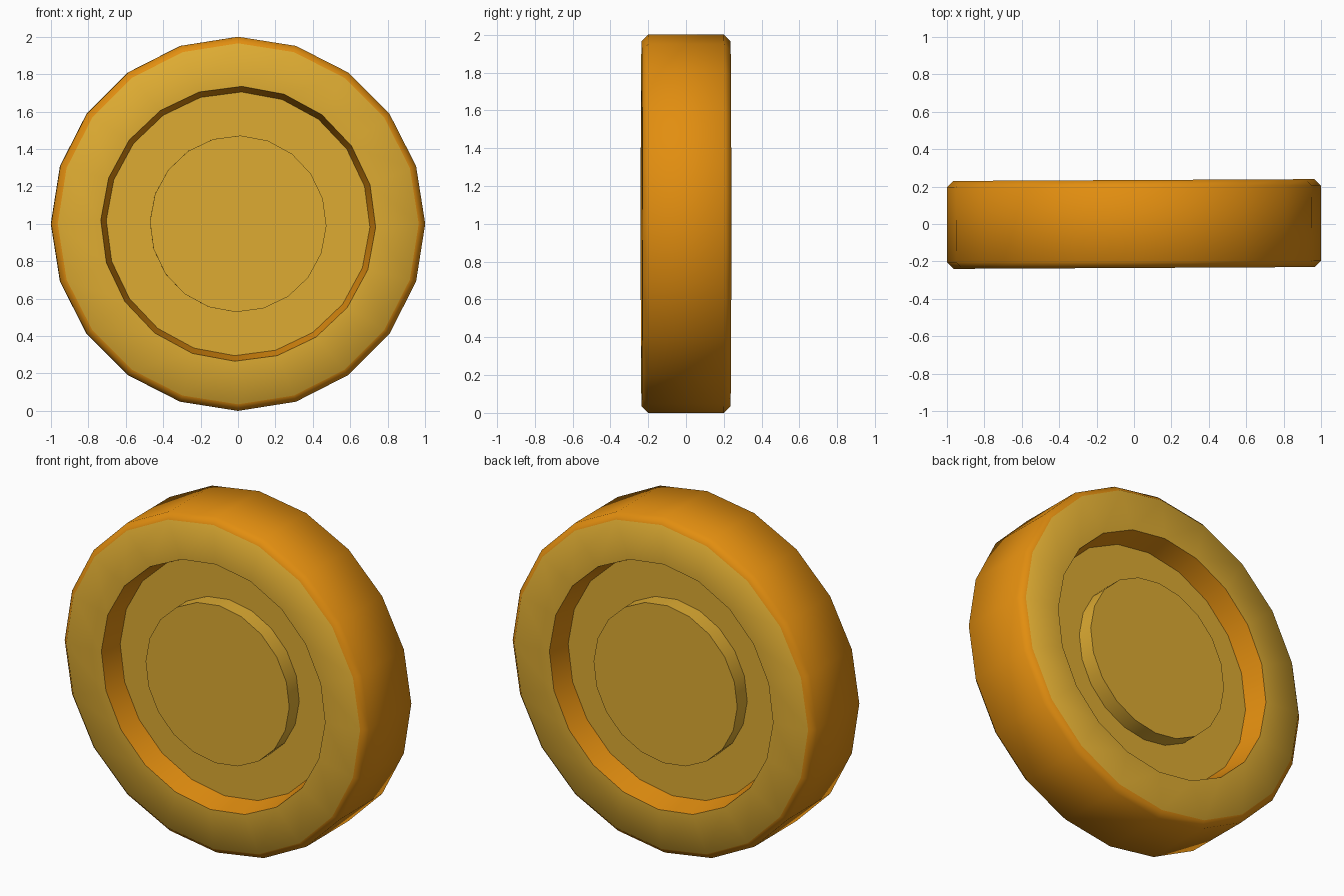
import bpy, bmesh, math

cube = bpy.data.objects.get("Cube")
if cube:
    bpy.data.objects.remove(cube, do_unlink=True)

SIDES = 20
TWIST = math.radians(1.5)   # small turn of the inner rings against the rim


def make_material(name, color):
    mat = bpy.data.materials.new(name)
    mat.use_nodes = True
    mat.diffuse_color = color
    mat.node_tree.nodes["Principled BSDF"].inputs["Base Color"].default_value = color
    return mat


gold = make_material("gold_yellow", (0.73, 0.41, 0.032, 1))
orange = make_material("deep_orange", (0.76, 0.27, 0.005, 1))


def revolve(name, profile, cap_start=False, cap_end=False):
    """Spin (radius, y, material index of the next band) points around the y axis."""
    bm = bmesh.new()
    rings = []
    for radius, y, _ in profile:
        turn = math.copysign(TWIST, -y) if radius < 0.9 else 0
        ring = []
        for i in range(SIDES):
            a = 2 * math.pi * i / SIDES + turn
            ring.append(bm.verts.new((radius * math.sin(a), y, 1 + radius * math.cos(a))))
        rings.append(ring)
    for k in range(len(rings) - 1):
        for i in range(SIDES):
            j = (i + 1) % SIDES
            face = bm.faces.new((rings[k][i], rings[k][j], rings[k + 1][j], rings[k + 1][i]))
            face.material_index = profile[k][2]
    if cap_start:
        bm.faces.new(rings[0])
    if cap_end:
        bm.faces.new(rings[-1])
    bmesh.ops.recalc_face_normals(bm, faces=bm.faces)
    mesh = bpy.data.meshes.new(name)
    bm.to_mesh(mesh)
    bm.free()
    mesh.materials.append(gold)
    mesh.materials.append(orange)
    obj = bpy.data.objects.new(name, mesh)
    bpy.context.collection.objects.link(obj)
    bpy.ops.object.select_all(action="DESELECT")
    obj.select_set(True)
    bpy.context.view_layer.objects.active = obj
    bpy.ops.object.shade_smooth_by_angle(angle=math.radians(60))
    obj.rotation_euler.z = 0.005
    return obj


# Coin body: recessed floor, recess wall, flat rim, chamfer, outer wall, and back again
half = [(0.705, -0.10, 1), (0.735, -0.235, 0), (0.965, -0.235, 1), (1.0, -0.20, 1)]
materials_back = [1, 0, 1, 0]
back = [(r, -y, m) for (r, y, _), m in zip(reversed(half), materials_back)]
revolve("coin_body", half + back, cap_start=True, cap_end=True)

# Raised centre disc on each face
for label, side in (("front", -1), ("back", 1)):
    revolve(label + "_centre_disc",
            [(0.472, side * 0.095, 0), (0.472, side * 0.195, 0)], cap_end=True)
